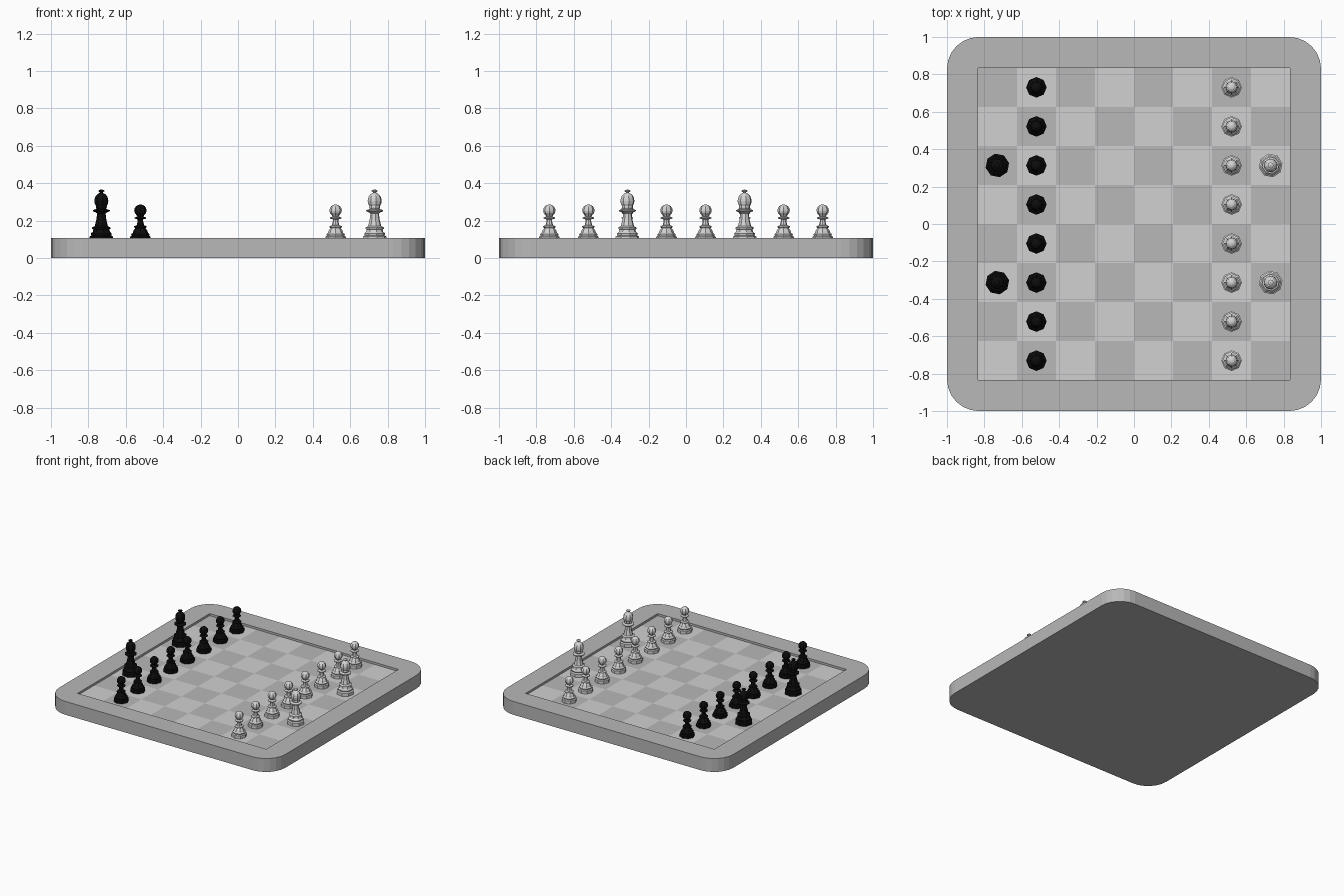
import bpy, bmesh, math

if "Cube" in bpy.data.objects:
    bpy.data.objects.remove(bpy.data.objects["Cube"])

HALF, CORNER, TOP, FLOOR, INNER = 1.0, 0.17, 0.107, 0.088, 0.835
SQ = INNER * 2 / 8


def material(name, v):
    m = bpy.data.materials.new(name)
    m.diffuse_color = (v, v, v, 1)
    m.use_nodes = True
    m.node_tree.nodes["Principled BSDF"].inputs["Base Color"].default_value = m.diffuse_color
    return m


FRAME = material("frame grey", 0.48)
DARK = material("dark square grey", 0.48)
LIGHT = material("light square grey", 0.64)
WHITE = material("white piece", 0.66)
BLACK = material("black piece", 0.004)


def finish(name, bm, mats):
    bmesh.ops.recalc_face_normals(bm, faces=bm.faces)
    me = bpy.data.meshes.new(name)
    bm.to_mesh(me)
    bm.free()
    for m in mats:
        me.materials.append(m)
    ob = bpy.data.objects.new(name, me)
    bpy.context.collection.objects.link(ob)
    return ob


# Board frame: rounded slab with a shallow square recess
def board_frame():
    bm = bmesh.new()
    seg = 6
    signs = [(1, 1), (-1, 1), (-1, -1), (1, -1)]
    top, low, owner = [], [], []
    for k, (sx, sy) in enumerate(signs):
        for j in range(seg + 1):
            a = math.pi / 2 * (k + j / seg)
            x = sx * (HALF - CORNER) + CORNER * math.cos(a)
            y = sy * (HALF - CORNER) + CORNER * math.sin(a)
            top.append(bm.verts.new((x, y, TOP)))
            low.append(bm.verts.new((x, y, 0)))
            owner.append(k)
    rim = [bm.verts.new((sx * INNER, sy * INNER, TOP)) for sx, sy in signs]
    well = [bm.verts.new((sx * INNER, sy * INNER, FLOOR)) for sx, sy in signs]
    n = len(top)
    for i in range(n):
        j = (i + 1) % n
        bm.faces.new((top[i], low[i], low[j], top[j]))
        a, b = rim[owner[i]], rim[owner[j]]
        bm.faces.new((top[i], top[j], a) if a is b else (top[i], top[j], b, a))
    for i in range(4):
        j = (i + 1) % 4
        bm.faces.new((rim[i], rim[j], well[j], well[i]))
    bm.faces.new(well)
    bm.faces.new(low)
    finish("board_frame", bm, [FRAME])


# Playing squares: checkered grid just above the recess floor
def squares():
    bm = bmesh.new()
    z = FLOOR + 0.002
    g = [[bm.verts.new((-INNER + c * SQ, -INNER + r * SQ, z)) for c in range(9)]
         for r in range(9)]
    for r in range(8):
        for c in range(8):
            f = bm.faces.new((g[r][c], g[r][c + 1], g[r + 1][c + 1], g[r + 1][c]))
            f.material_index = (r + c) % 2
    ob = finish("playing_squares", bm, [LIGHT, DARK])
    return ob


# Turned piece: eight-sided lathe of an (r, z) profile
def lathe(name, profile, x, y, mat, turn=0.0):
    bm = bmesh.new()
    rings = []
    for r, z in profile:
        if r == 0:
            rings.append([bm.verts.new((0, 0, z))] * 8)
        else:
            rings.append([bm.verts.new((r * math.cos(turn + i * math.pi / 4),
                                        r * math.sin(turn + i * math.pi / 4), z))
                          for i in range(8)])
    for lo, hi in zip(rings, rings[1:]):
        for i in range(8):
            j = (i + 1) % 8
            vs = (lo[i], lo[j], hi[j]) if hi[i] is hi[j] else (lo[i], lo[j], hi[j], hi[i])
            bm.faces.new(vs)
    bm.faces.new(rings[0][::-1])
    ob = finish(name, bm, [mat])
    ob.location = (x, y, 0)


def ball(radius, zc, height, start, end, steps):
    """Profile points of an egg, angles measured from the bottom pole."""
    out = []
    for i in range(steps + 1):
        a = math.radians(start + (end - start) * i / steps)
        r = radius * math.sin(a)
        out.append((r if r > 1e-5 else 0, zc - height * math.cos(a)))
    return out


Z0 = FLOOR + 0.002
PAWN = [(0.055, Z0), (0.055, 0.113), (0.047, 0.118), (0.049, 0.127), (0.041, 0.134),
        (0.037, 0.146), (0.027, 0.160), (0.033, 0.164), (0.033, 0.170), (0.020, 0.175),
        (0.015, 0.195), (0.015, 0.206), (0.031, 0.211), (0.031, 0.216), (0.016, 0.222)]
PAWN += ball(0.033, 0.254, 0.032, 40, 180, 6)

BISHOP = [(0.064, Z0), (0.064, 0.114), (0.054, 0.120), (0.057, 0.131), (0.047, 0.139),
          (0.043, 0.152), (0.050, 0.156), (0.050, 0.163), (0.036, 0.170), (0.027, 0.205),
          (0.023, 0.238), (0.030, 0.243), (0.046, 0.250), (0.046, 0.256), (0.026, 0.262),
          (0.030, 0.270)]
BISHOP += ball(0.038, 0.305, 0.044, 50, 165, 6)
BISHOP += [(0.007, 0.350), (0.016, 0.356), (0.016, 0.361), (0, 0.367)]

board_frame()
squares()

# Both armies: eight pawns and two tall pieces per side
for side, mat, label in ((1, WHITE, "white"), (-1, BLACK, "black")):
    for i in range(8):
        lathe(f"{label}_pawn_{i + 1}", PAWN, side * 2.5 * SQ, (i - 3.5) * SQ, mat)
    for i, s in enumerate((-1, 1)):
        lathe(f"{label}_bishop_{i + 1}", BISHOP, side * 3.5 * SQ, s * 1.5 * SQ, mat, 0.2)
